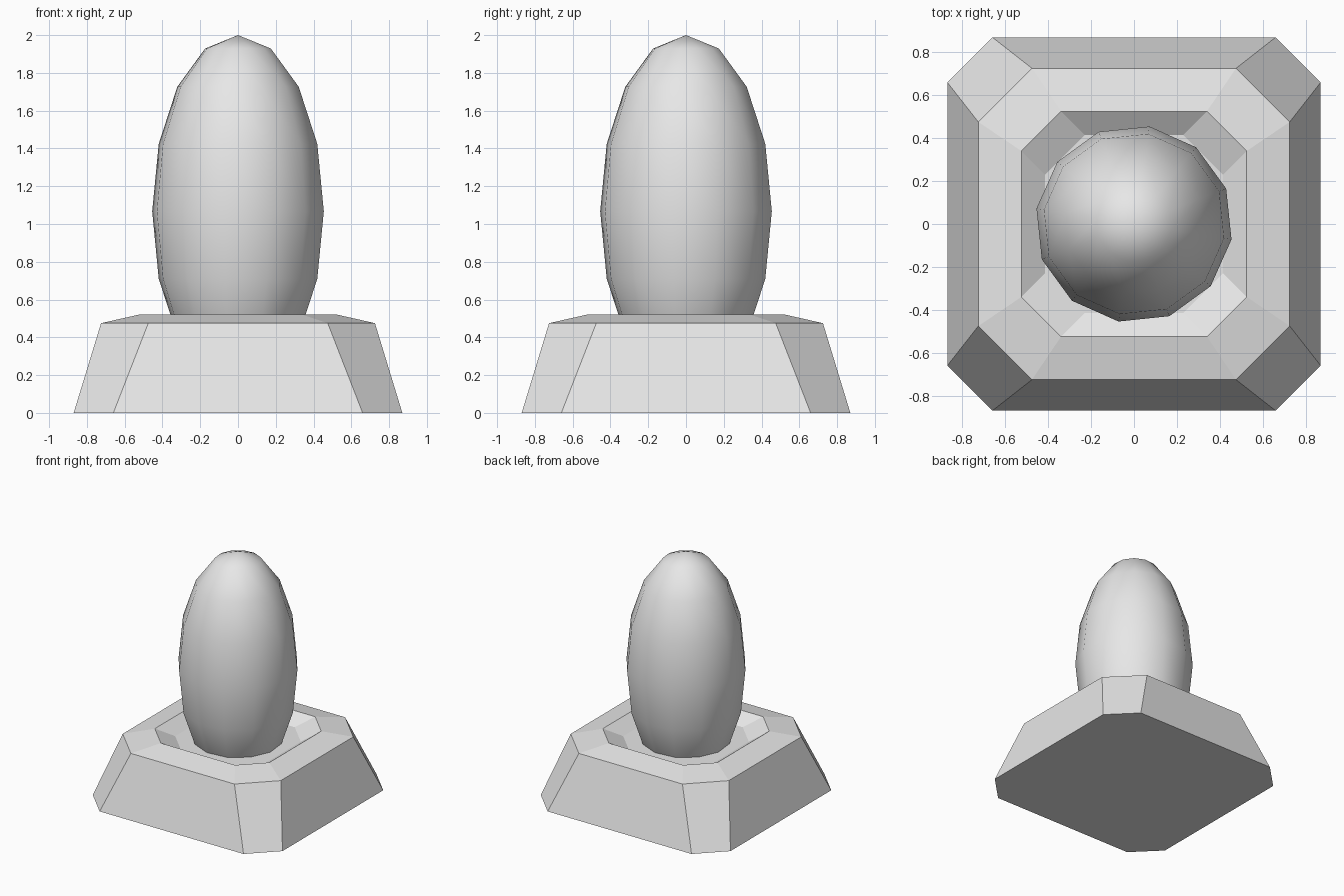
import bpy
import bmesh
import math
from mathutils import Matrix

cube = bpy.data.objects.get("Cube")
if cube:
    bpy.data.objects.remove(cube, do_unlink=True)

# Single plain grey
stone = bpy.data.materials.new("plain_grey")
stone.use_nodes = True
GREY = (0.8, 0.8, 0.8, 1.0)
stone.diffuse_color = GREY
stone.node_tree.nodes["Principled BSDF"].inputs["Base Color"].default_value = GREY


def add_object(name, bm, smooth):
    bmesh.ops.recalc_face_normals(bm, faces=bm.faces)
    for face in bm.faces:
        face.smooth = smooth
    mesh = bpy.data.meshes.new(name)
    bm.to_mesh(mesh)
    bm.free()
    mesh.materials.append(stone)
    obj = bpy.data.objects.new(name, mesh)
    bpy.context.collection.objects.link(obj)
    return obj


def chamfered_ring(bm, half, corner, z):
    """Square loop with cut corners."""
    points = []
    for k in range(4):
        turn = Matrix.Rotation(k * math.pi / 2, 2)
        for x, y in ((half, -corner), (half, corner)):
            px = turn[0][0] * x + turn[0][1] * y
            py = turn[1][0] * x + turn[1][1] * y
            points.append(bm.verts.new((px, py, z)))
    return points


# Pedestal: sloped sides, shallow top bevel and a sunken seat
bm = bmesh.new()
profile = [(0.87, 0.66, 0.0), (0.725, 0.475, 0.475),
           (0.525, 0.34, 0.52), (0.415, 0.23, 0.445)]
rings = [chamfered_ring(bm, *level) for level in profile]
for low, high in zip(rings, rings[1:]):
    for i in range(8):
        j = (i + 1) % 8
        bm.faces.new((low[i], low[j], high[j], high[i]))
bm.faces.new(rings[0])
bm.faces.new(rings[-1])
add_object("pedestal", bm, False)

# Egg: low-sided smooth ellipsoid resting in the seat
bm = bmesh.new()
bmesh.ops.create_uvsphere(bm, u_segments=12, v_segments=8, radius=1.0)
bmesh.ops.transform(
    bm, verts=bm.verts,
    matrix=Matrix.Translation((0, 0, 1.067))
    @ Matrix.Diagonal((0.46, 0.46, 0.933, 1.0))
    @ Matrix.Rotation(math.radians(-9), 4, 'Z'))
add_object("egg", bm, True)
